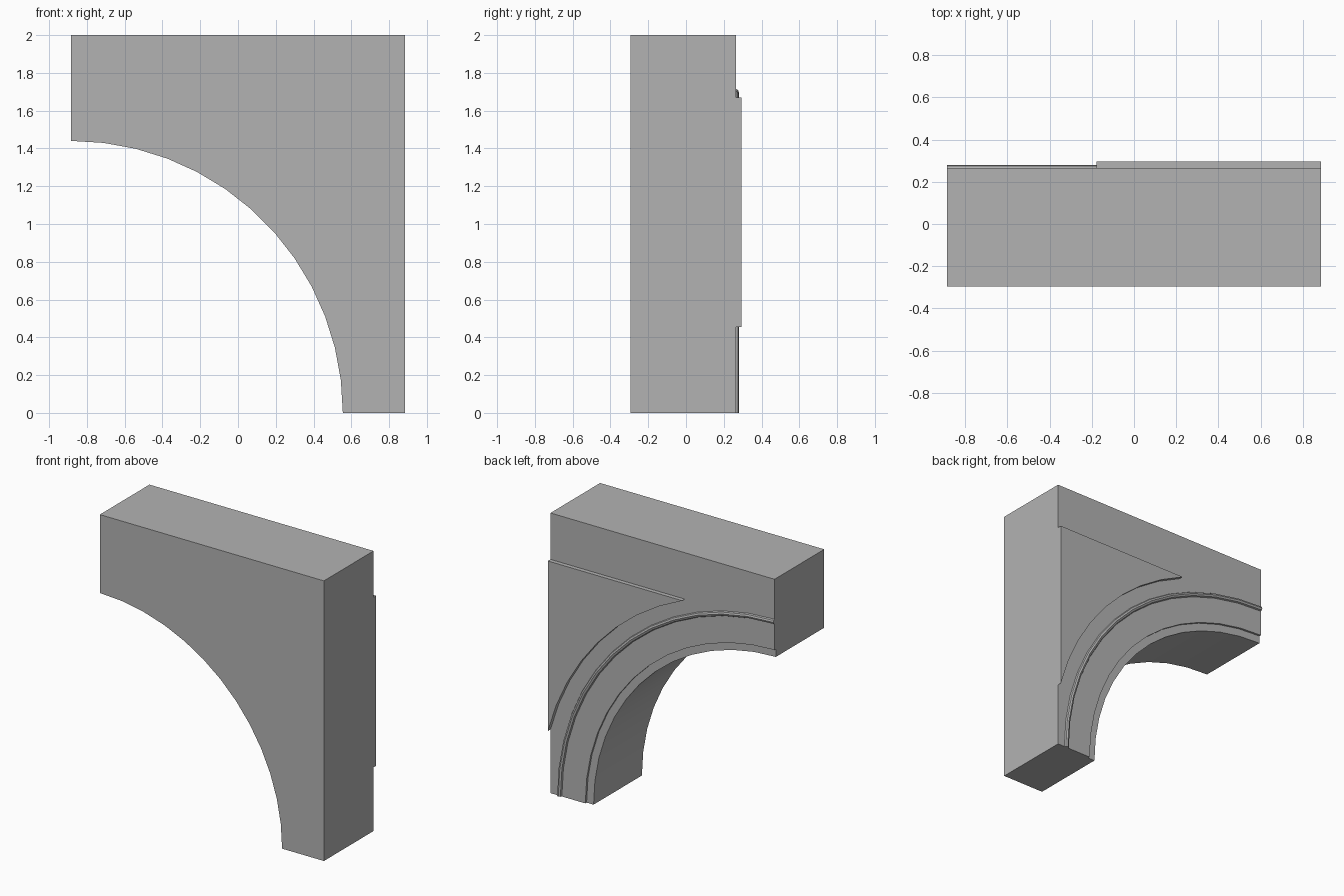
import bpy, bmesh
from math import sin, cos, radians

cube = bpy.data.objects.get("Cube")
if cube:
    bpy.data.objects.remove(cube, do_unlink=True)

HALF = 0.885          # half width; the arch springs from x = -HALF, z = 0
FRONT, BACK = -0.295, 0.265
SEGMENTS = 13

stone = bpy.data.materials.new("grey stone")
stone.use_nodes = True
stone.diffuse_color = (0.45, 0.45, 0.45, 1)
stone.node_tree.nodes["Principled BSDF"].inputs["Base Color"].default_value = (0.45, 0.45, 0.45, 1)


def on_arc(radius, degrees, y):
    a = radians(degrees)
    return (-HALF + radius * cos(a), y, radius * sin(a))


def finish(name, bm):
    bmesh.ops.recalc_face_normals(bm, faces=bm.faces[:])
    mesh = bpy.data.meshes.new(name)
    bm.to_mesh(mesh)
    bm.free()
    mesh.materials.append(stone)
    obj = bpy.data.objects.new(name, mesh)
    bpy.context.collection.objects.link(obj)
    bpy.ops.object.select_all(action='DESELECT')
    obj.select_set(True)
    bpy.context.view_layer.objects.active = obj
    bpy.ops.object.shade_smooth_by_angle(angle=radians(30))
    return obj


# Arch body: the soffit, recessed rim and bead swept round the quarter circle
profile = [(1.44, FRONT), (1.44, BACK - 0.015), (1.495, BACK - 0.015), (1.495, BACK),
           (1.68, BACK), (1.685, 0.275), (1.698, 0.28), (1.71, 0.275), (1.715, BACK)]
bm = bmesh.new()
rings = [[bm.verts.new(on_arc(r, 90 * i / SEGMENTS, y)) for r, y in profile]
         for i in range(SEGMENTS + 1)]
for a, b in zip(rings, rings[1:]):
    for j in range(len(profile) - 1):
        bm.faces.new((a[j], a[j + 1], b[j + 1], b[j]))

# Outer block corners, front and back
corners = [[bm.verts.new((x, y, z)) for x, z in ((-HALF, 2), (HALF, 2), (HALF, 0))]
           for y in (FRONT, BACK)]
front, back = corners
bm.faces.new([ring[0] for ring in rings] + front)
bm.faces.new([ring[-1] for ring in rings] + back)
for i in range(2):
    bm.faces.new((front[i], front[i + 1], back[i + 1], back[i]))
bm.faces.new(rings[0] + [back[2], front[2]])
bm.faces.new(rings[-1] + [back[0], front[0]])
finish("arch_body", bm)

# Raised spandrel panel on the back, following the arch
steps = 8
bm = bmesh.new()
outline = [on_arc(1.828 - 0.015 * i / steps, 14.4 + 52.6 * i / steps, BACK)
           for i in range(steps + 1)]
outline[0] = (HALF, BACK, outline[0][2])
outline.append((HALF, BACK, outline[-1][2]))
panel = bm.faces.new([bm.verts.new(p) for p in outline])
raised = bmesh.ops.extrude_face_region(bm, geom=[panel], use_keep_orig=True)
verts = [g for g in raised["geom"] if isinstance(g, bmesh.types.BMVert)]
bmesh.ops.translate(bm, verts=verts, vec=(0, 0.03, 0))
finish("spandrel_panel", bm)
